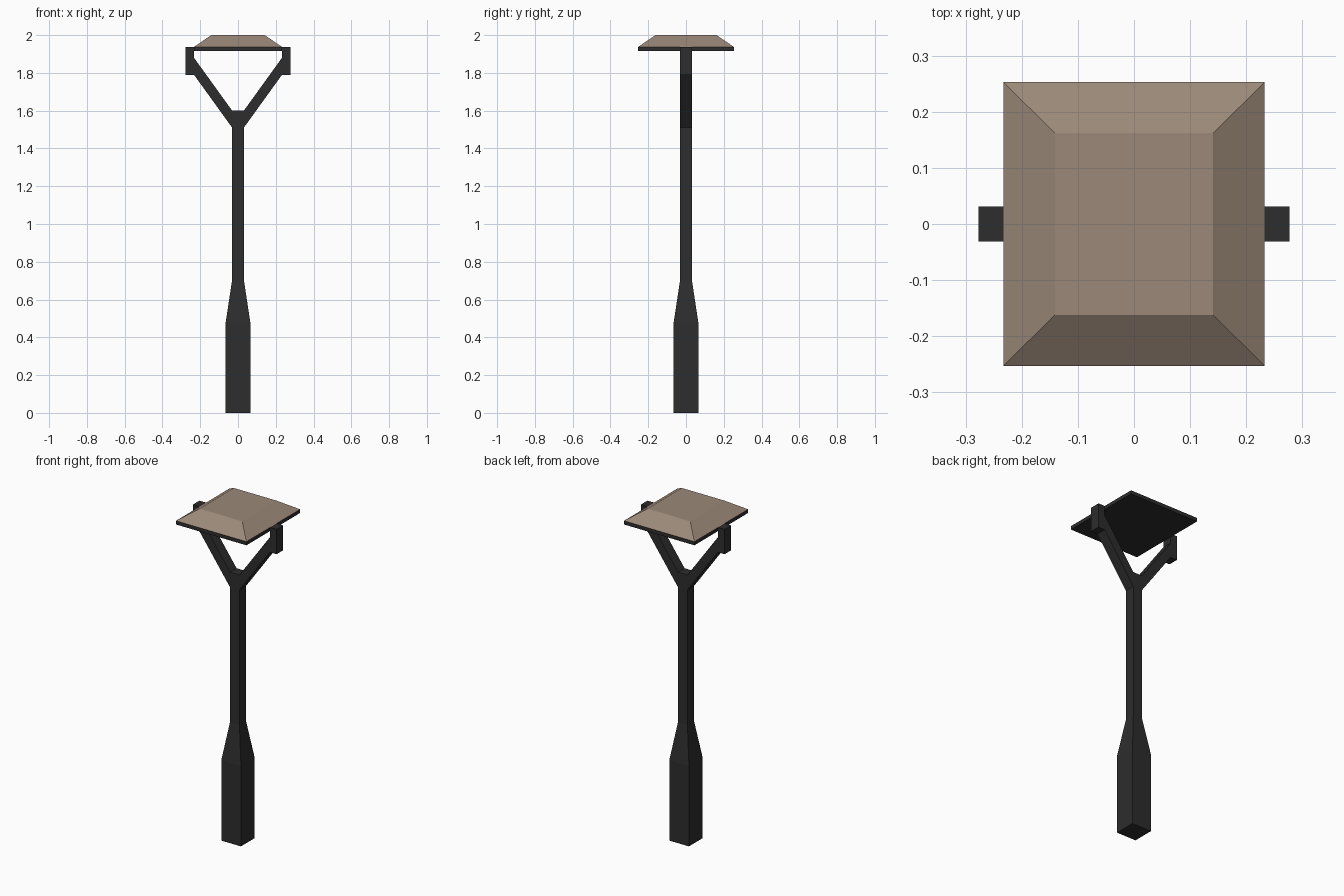
import bpy, bmesh

if "Cube" in bpy.data.objects:
    bpy.data.objects.remove(bpy.data.objects["Cube"])


def material(name, rgb):
    m = bpy.data.materials.new(name)
    m.diffuse_color = (*rgb, 1)
    m.use_nodes = True
    m.node_tree.nodes["Principled BSDF"].inputs["Base Color"].default_value = m.diffuse_color
    return m


black = material("black metal", (0.026, 0.026, 0.026))
brown = material("brown roof", (0.33, 0.25, 0.19))


def finish(name, bm, mat):
    bmesh.ops.recalc_face_normals(bm, faces=bm.faces)
    mesh = bpy.data.meshes.new(name)
    bm.to_mesh(mesh)
    bm.free()
    mesh.materials.append(mat)
    obj = bpy.data.objects.new(name, mesh)
    bpy.context.collection.objects.link(obj)
    return obj


def loft(name, sections, mat):
    """Stack of rectangles (half x, half y, z), capped at both ends."""
    bm = bmesh.new()
    rings = [[bm.verts.new((sx * hx, sy * hy, z))
              for sx, sy in ((-1, -1), (1, -1), (1, 1), (-1, 1))]
             for hx, hy, z in sections]
    for a, b in zip(rings, rings[1:]):
        for i in range(4):
            j = (i + 1) % 4
            bm.faces.new((a[i], a[j], b[j], b[i]))
    bm.faces.new(rings[0][::-1])
    bm.faces.new(rings[-1])
    return finish(name, bm, mat)


# Square post with thick base and tapered shoulder
loft("post", [(0.065, 0.065, 0), (0.065, 0.065, 0.48),
              (0.031, 0.031, 0.705), (0.031, 0.031, 1.51)], black)

# Forked arms with upright end brackets: half profile mirrored, then extruded
half = [(0.031, 1.51), (0.233, 1.79), (0.277, 1.79), (0.277, 1.938),
        (0.233, 1.938), (0.233, 1.88), (0.031, 1.60)]
outline = half + [(-x, z) for x, z in reversed(half)]
bm = bmesh.new()
face = bm.faces.new([bm.verts.new((x, -0.031, z)) for x, z in outline])
ext = bmesh.ops.extrude_face_region(bm, geom=[face])
bmesh.ops.translate(bm, vec=(0, 0.062, 0),
                    verts=[v for v in ext["geom"] if isinstance(v, bmesh.types.BMVert)])
finish("forked_arms", bm, black)

# Lamp head: dark plate below, sloped roof above
loft("lamp_plate", [(0.233, 0.253, 1.916), (0.233, 0.253, 1.938)], black)
loft("lamp_roof", [(0.233, 0.253, 1.938), (0.141, 0.162, 2.0)], brown)
